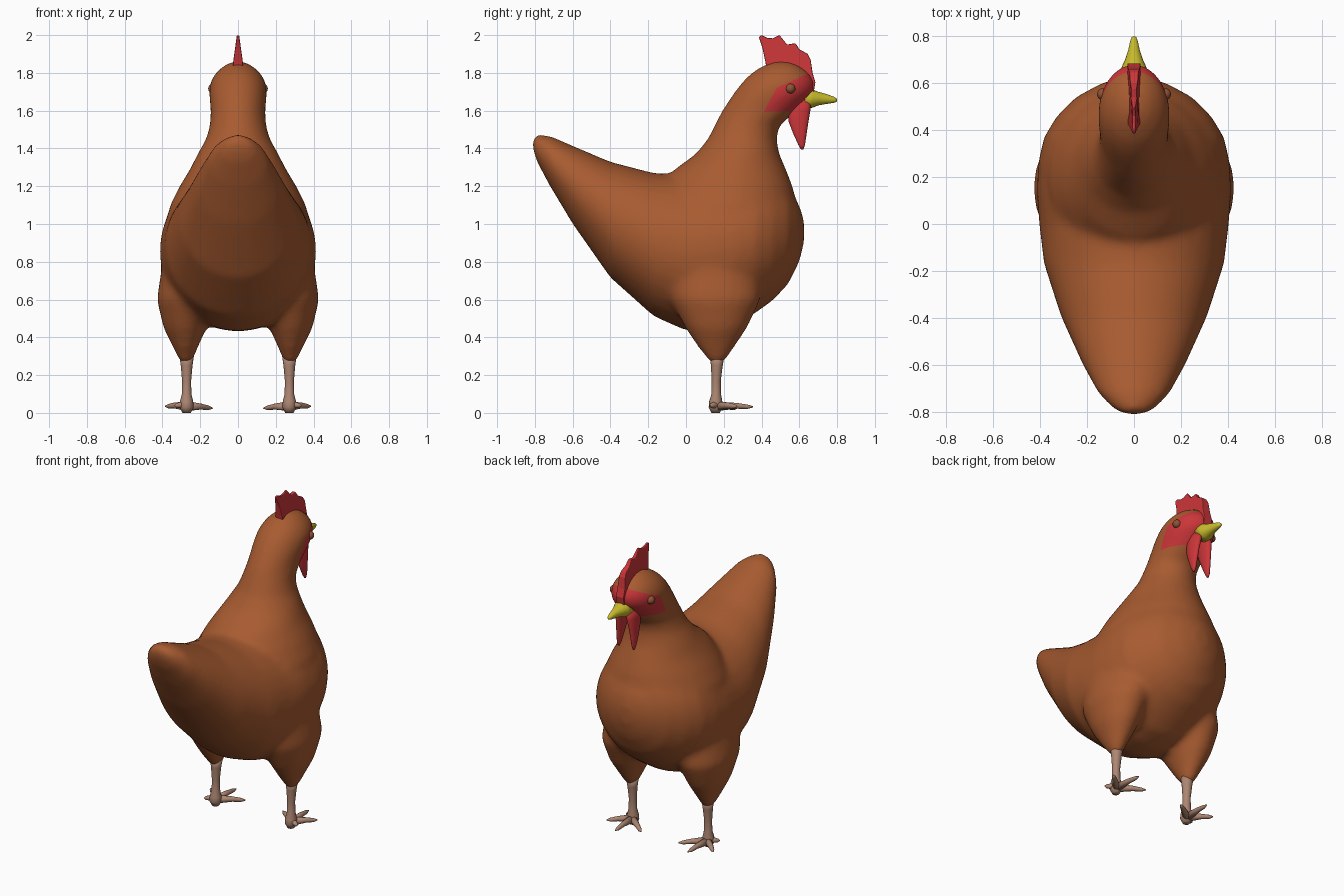
import bpy, bmesh, math
from mathutils import Vector

if "Cube" in bpy.data.objects:
    bpy.data.objects.remove(bpy.data.objects["Cube"])


def material(name, rgb):
    m = bpy.data.materials.new(name)
    m.use_nodes = True
    m.diffuse_color = (*rgb, 1)
    m.node_tree.nodes["Principled BSDF"].inputs["Base Color"].default_value = (*rgb, 1)
    return m


feather = material("chestnut feathers", (0.39, 0.105, 0.03))
red = material("red skin", (0.6, 0.036, 0.04))
yellow = material("yellow beak", (0.58, 0.5, 0.025))
leg_skin = material("pinkish leg skin", (0.42, 0.24, 0.17))
eye_brown = material("brown eye", (0.26, 0.09, 0.035))


def loft(bm, rings):
    """Skin a list of equal point rings and cap both ends."""
    loops = [[bm.verts.new(p) for p in ring] for ring in rings]
    n = len(loops[0])
    for a, b in zip(loops, loops[1:]):
        for i in range(n):
            j = (i + 1) % n
            bm.faces.new((a[i], a[j], b[j], b[i]))
    bm.faces.new(loops[0][::-1])
    bm.faces.new(loops[-1])


def ellipse(centre, u, v, n=32):
    c, u, v = Vector(centre), Vector(u), Vector(v)
    return [c + u * math.cos(t) + v * math.sin(t)
            for t in (2 * math.pi * i / n for i in range(n))]


def level_ring(x, y, z, rx, ry, n=32):
    return ellipse((x, y, z), (rx, 0, 0), (0, ry, 0), n)


def tube(bm, path, n=10):
    """Tapered tube through (point, radius) pairs."""
    pts = [Vector(p) for p, r in path]
    rings = []
    for i, (p, r) in enumerate(path):
        d = (pts[min(i + 1, len(pts) - 1)] - pts[max(i - 1, 0)]).normalized()
        side = d.cross(Vector((0, 0.3, 1) if abs(d.z) < 0.8 else (0, 1, 0))).normalized()
        rings.append(ellipse(p, side * r, d.cross(side) * r, n))
    loft(bm, rings)


def finish(bm, name, mats, smooth=True):
    bmesh.ops.recalc_face_normals(bm, faces=bm.faces)
    me = bpy.data.meshes.new(name)
    bm.to_mesh(me)
    bm.free()
    for m in mats:
        me.materials.append(m)
    if smooth:
        me.shade_smooth()
    ob = bpy.data.objects.new(name, me)
    bpy.context.collection.objects.link(ob)
    return ob


# Body: belly and raised tail, upright neck and head, two thighs
bm = bmesh.new()
belly = [  # y, bottom, top, half width
    (-0.815, 1.41, 1.455, 0.03), (-0.79, 1.33, 1.475, 0.09), (-0.72, 1.2, 1.468, 0.155),
    (-0.6, 1.0, 1.415, 0.22), (-0.4, 0.715, 1.33, 0.31), (-0.17, 0.51, 1.27, 0.385),
    (0, 0.435, 1.26, 0.405), (0.13, 0.43, 1.28, 0.415), (0.26, 0.46, 1.29, 0.41),
    (0.37, 0.53, 1.28, 0.385), (0.46, 0.595, 1.25, 0.33), (0.54, 0.68, 1.2, 0.25),
    (0.6, 0.8, 1.1, 0.14), (0.625, 0.9, 1.02, 0.05)]
loft(bm, [ellipse((0, y, (a + b) / 2), (w, 0, 0), (0, 0, (b - a) / 2)) for y, a, b, w in belly])
neck = [  # z, back, front, half width
    (0.85, -0.2, 0.58, 0.38), (1.0, -0.2, 0.6, 0.385), (1.1, -0.18, 0.59, 0.36),
    (1.2, -0.13, 0.565, 0.31), (1.29, -0.06, 0.53, 0.255), (1.37, 0.05, 0.495, 0.215),
    (1.45, 0.115, 0.48, 0.17), (1.52, 0.15, 0.495, 0.15), (1.6, 0.19, 0.59, 0.145),
    (1.69, 0.25, 0.675, 0.155), (1.75, 0.295, 0.685, 0.148), (1.8, 0.345, 0.655, 0.12),
    (1.84, 0.41, 0.6, 0.075), (1.86, 0.46, 0.55, 0.03)]
loft(bm, [level_ring(0, (a + b) / 2, z, w, (b - a) / 2) for z, a, b, w in neck])
thigh = [(0.26, 0.275, 0.165, 0.03, 0.035), (0.35, 0.278, 0.16, 0.068, 0.1),
         (0.45, 0.28, 0.16, 0.115, 0.165), (0.6, 0.27, 0.155, 0.16, 0.24),
         (0.8, 0.2, 0.13, 0.2, 0.27)]
for s in (1, -1):
    loft(bm, [level_ring(s * x, y, z, rx, ry) for z, x, y, rx, ry in thigh])
body = finish(bm, "body", [feather, red])

# Fuse the volumes into one soft skin
remesh = body.modifiers.new("fuse", "REMESH")
remesh.mode = "VOXEL"
remesh.voxel_size = 0.016
soften = body.modifiers.new("soften", "SMOOTH")
soften.factor = 0.5
soften.iterations = 22
bpy.context.view_layer.update()
skin = bpy.data.meshes.new_from_object(body.evaluated_get(bpy.context.evaluated_depsgraph_get()))
body.modifiers.clear()
body.data = skin
skin.materials.clear()
for m in (feather, red):
    skin.materials.append(m)

# Bare red face: cut along three planes and colour what lies inside
cuts = [(Vector((0, 0.5, 1.595)), Vector((0, 0, 1))),
        (Vector((0, 0.42, 1.61)), Vector((0, 0.11, -0.06)).normalized()),
        (Vector((0, 0.48, 1.72)), Vector((0, 0.055, -0.12)).normalized())]
bm = bmesh.new()
bm.from_mesh(skin)
for p, n in cuts:
    faces = [f for f in bm.faces if f.calc_center_median().z > 1.5]
    geom = set(faces) | {e for f in faces for e in f.edges} | {v for f in faces for v in f.verts}
    bmesh.ops.bisect_plane(bm, geom=list(geom), plane_co=p, plane_no=n, dist=0.0005)
for f in bm.faces:
    c = f.calc_center_median()
    f.material_index = int(all((c - p).dot(n) > 0 for p, n in cuts))
bm.to_mesh(skin)
bm.free()
skin.shade_smooth()

# Comb: jagged plate, thicker toward its base
outline = [(0.43, 1.8), (0.42, 1.86), (0.405, 1.93), (0.385, 1.99), (0.4, 2.0), (0.43, 1.985),
           (0.46, 1.983), (0.495, 2.0), (0.535, 1.95), (0.58, 1.957), (0.6, 1.925),
           (0.645, 1.9), (0.66, 1.87), (0.67, 1.8), (0.685, 1.75), (0.675, 1.69), (0.55, 1.74)]
bm = bmesh.new()
sides = []
for s in (1, -1):
    sides.append([bm.verts.new((s * (0.006 + 0.022 * min(1, (2 - z) / 0.16)), y, z))
                  for y, z in outline])
    bm.faces.new(sides[-1])
for i in range(len(outline)):
    j = (i + 1) % len(outline)
    bm.faces.new((sides[0][i], sides[0][j], sides[1][j], sides[1][i]))
comb = finish(bm, "comb", [red], smooth=False)
bevel = comb.modifiers.new("soft edge", "BEVEL")
bevel.width = 0.005
bevel.segments = 2

# Beak
bm = bmesh.new()
beak = [(0.63, 1.665, 0.06, 0.055), (0.67, 1.664, 0.052, 0.048), (0.7, 1.664, 0.038, 0.036),
        (0.74, 1.662, 0.025, 0.027), (0.78, 1.658, 0.016, 0.017), (0.796, 1.656, 0.01, 0.01),
        (0.8, 1.655, 0.003, 0.003)]
loft(bm, [ellipse((0, y, z), (rx, 0, 0), (0, 0, rz), 20) for y, z, rx, rz in beak])
finish(bm, "beak", [yellow])

wattle = [(1.66, 0.03, 0.6, 0.03, 0.06), (1.6, 0.04, 0.598, 0.028, 0.06),
          (1.54, 0.046, 0.596, 0.022, 0.052), (1.48, 0.05, 0.603, 0.018, 0.036),
          (1.42, 0.053, 0.612, 0.012, 0.018), (1.395, 0.054, 0.615, 0.005, 0.007)]
toes = [(0.135, 0.27, 0.025), (0.262, 0.355, 0.032), (0.385, 0.27, 0.035), (0.335, 0.13, 0.04)]

for s, side in ((1, "left"), (-1, "right")):
    # Wattle
    bm = bmesh.new()
    loft(bm, [level_ring(s * x, y, z, rx, ry, 16) for z, x, y, rx, ry in wattle])
    finish(bm, side + "_wattle", [red])

    # Eye
    bm = bmesh.new()
    bmesh.ops.create_uvsphere(bm, u_segments=16, v_segments=10, radius=0.026)
    bmesh.ops.translate(bm, verts=bm.verts, vec=(s * 0.132, 0.553, 1.717))
    finish(bm, side + "_eye", [eye_brown])

    # Shank and spread toes
    bm = bmesh.new()
    x = s * 0.272
    tube(bm, [((x, 0.165, 0.31), 0.04), ((x, 0.163, 0.25), 0.031), ((x, 0.16, 0.17), 0.024),
              ((x, 0.16, 0.1), 0.025), ((x, 0.158, 0.06), 0.035), ((x, 0.157, 0.03), 0.037),
              ((x, 0.157, 0.0), 0.022)], 16)
    for tx, ty, tz in toes:
        root = Vector((x, 0.165, 0.035))
        tip = Vector((s * tx, ty, tz))
        mid = root.lerp(tip, 0.55) + Vector((0, 0, 0.004))
        tube(bm, [(root, 0.026), (mid, 0.016), (root.lerp(tip, 0.85), 0.012), (tip, 0.003)])
    finish(bm, side + "_leg", [leg_skin])
